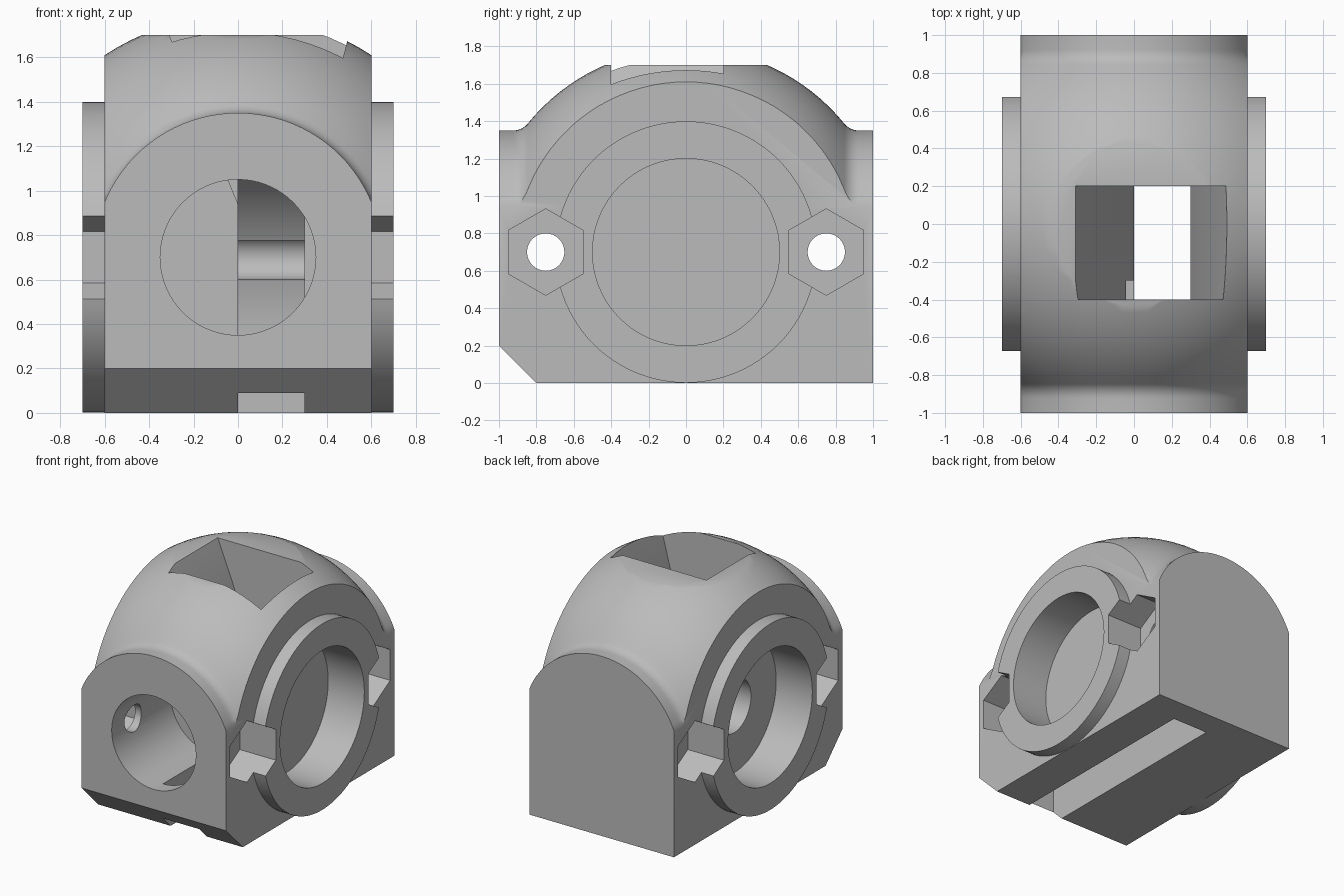
import bpy, bmesh, math
from mathutils import Vector, Matrix

if "Cube" in bpy.data.objects:
    bpy.data.objects.remove(bpy.data.objects["Cube"])

AXIS_Z = 0.7                      # height of the shared bore axis
grey = bpy.data.materials.new("light_grey")
grey.diffuse_color = (0.5, 0.5, 0.5, 1)
grey.use_nodes = True
grey.node_tree.nodes["Principled BSDF"].inputs["Base Color"].default_value = grey.diffuse_color


def finish(bm, name):
    bmesh.ops.recalc_face_normals(bm, faces=bm.faces)
    me = bpy.data.meshes.new(name)
    bm.to_mesh(me)
    bm.free()
    me.materials.append(grey)
    ob = bpy.data.objects.new(name, me)
    bpy.context.collection.objects.link(ob)
    return ob


def prism(name, pts, lo, hi, axis):
    """Extrude a 2D outline: axis 'x' takes (y, z) points, axis 'y' takes (x, z)."""
    bm = bmesh.new()
    place = (lambda p, d: (d, p[0], p[1])) if axis == 'x' else (lambda p, d: (p[0], d, p[1]))
    a = [bm.verts.new(place(p, lo)) for p in pts]
    b = [bm.verts.new(place(p, hi)) for p in pts]
    n = len(pts)
    bm.faces.new(a)
    bm.faces.new(b[::-1])
    for i in range(n):
        bm.faces.new((a[i], a[(i + 1) % n], b[(i + 1) % n], b[i]))
    return finish(bm, name)


def box(name, x0, x1, y0, y1, z0, z1):
    return prism(name, [(x0, z0), (x1, z0), (x1, z1), (x0, z1)], y0, y1, 'y')


def ring(c, z, r, n=72, start=0.0):
    return [(c + r * math.cos(start + math.tau * i / n),
             z + r * math.sin(start + math.tau * i / n)) for i in range(n)]


def boolean(target, tool, op):
    m = target.modifiers.new(op.lower(), 'BOOLEAN')
    m.operation, m.object, m.solver = op, tool, 'EXACT'
    bpy.context.view_layer.objects.active = target
    bpy.ops.object.modifier_apply(modifier=m.name)
    bpy.data.objects.remove(tool, do_unlink=True)


# Dome: sphere blended into a round barrel, revolved about the y axis
R, BARREL, FIL = 1.09, 0.65, 0.10
fy = math.sqrt((R + FIL) ** 2 - (BARREL + FIL) ** 2)
t0 = math.atan2(BARREL + FIL, fy)          # where the fillet meets the sphere
half = [(R * math.cos(t), R * math.sin(t))
        for t in [math.pi / 2 + (t0 - math.pi / 2) * i / 16 for i in range(17)]]
for i in range(1, 7):
    a = (math.pi + t0) + (1.5 * math.pi - math.pi - t0) * i / 6
    half.append((fy + FIL * math.cos(a), BARREL + FIL + FIL * math.sin(a)))
half.append((1.2, BARREL))
profile = [(-y, r) for y, r in half[:0:-1]] + half
bm = bmesh.new()
N = 96
rows = [[bm.verts.new((r * math.cos(math.tau * k / N), y, AXIS_Z + r * math.sin(math.tau * k / N)))
         for k in range(N)] for y, r in profile]
for p, q in zip(rows, rows[1:]):
    for k in range(N):
        bm.faces.new((p[k], p[(k + 1) % N], q[(k + 1) % N], q[k]))
bm.faces.new(rows[0])
bm.faces.new(rows[-1])
body = finish(bm, "housing_body")

# Square base, then trim everything to the block
boolean(body, box("base", -0.8, 0.8, -1.3, 1.3, -0.5, 0.72), 'UNION')
boolean(body, box("trim", -0.6, 0.6, -1, 1, 0, 1.7), 'INTERSECT')

# Raised bearing collars on both sides
boolean(body, prism("collar", ring(0, AXIS_Z, 0.699, 96), -0.7, 0.7, 'x'), 'UNION')

# Front lower chamfer
boolean(body, prism("chamfer", [(-1.3, 0.5), (-1.3, -0.3), (-0.5, -0.3)], -0.59999 - 0.2, 0.8, 'x'),
        'DIFFERENCE')

# Bearing seats, hexagonal nut pockets and through bolt holes
for s in (-1, 1):
    lo, hi = sorted((s * 0.4, s * 0.9))
    boolean(body, prism("seat", ring(0, AXIS_Z, 0.5), lo, hi, 'x'), 'DIFFERENCE')
    for y in (-0.75, 0.75):
        lo, hi = sorted((s * 0.4, s * 0.9))
        boolean(body, prism("nut", ring(y, AXIS_Z, 0.231, 6, math.pi / 2), lo, hi, 'x'), 'DIFFERENCE')
for y in (-0.75, 0.75):
    boolean(body, prism("bolt", ring(y, AXIS_Z, 0.1, 32), -0.9, 0.9, 'x'), 'DIFFERENCE')

# Front bore
boolean(body, prism("bore", ring(0, AXIS_Z, 0.35), -1.2, -0.3, 'y'), 'DIFFERENCE')

# Wheel cavity, arched on top and open at the bottom
cy, cr, cz = -0.045, 0.845, 0.35
arch = [(cy + cr * math.cos(math.pi * i / 40), cz + cr * math.sin(math.pi * i / 40)) for i in range(41)]
boolean(body, prism("cavity", arch + [(cy - cr, -0.2), (cy + cr, -0.2)], 0, 0.3, 'x'), 'DIFFERENCE')

# Shaft hole from the left seat to the cavity
boolean(body, prism("shaft", ring(0, AXIS_Z, 0.2, 40), -0.5, 0.1, 'x'), 'DIFFERENCE')

# Feed hopper in the top
boolean(body, prism("hopper", [(0, 0.94), (0.3, 0.94), (0.525, 1.8), (-0.35, 1.8)], -0.4, 0.2, 'y'),
        'DIFFERENCE')

# Smooth curved walls, crisp edges
bpy.ops.object.select_all(action='DESELECT')
body.select_set(True)
bpy.context.view_layer.objects.active = body
bpy.ops.object.shade_smooth_by_angle(angle=math.radians(30))
